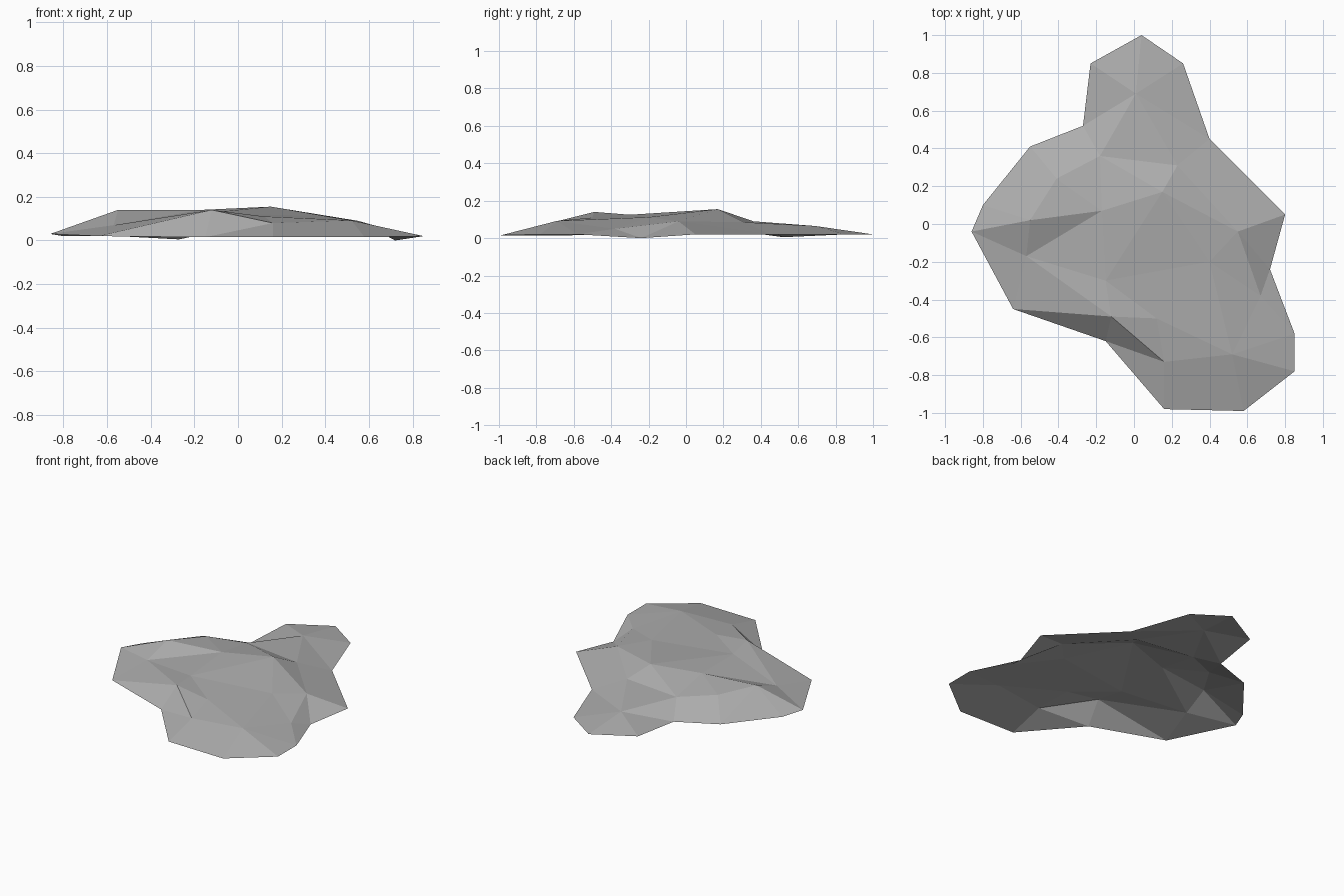
import bpy
import bmesh
from math import radians
from mathutils import Vector
from mathutils.geometry import delaunay_2d_cdt

old = bpy.data.objects.get("Cube")
if old:
    bpy.data.objects.remove(old, do_unlink=True)

# Ground outline of the slab, counter-clockwise from the back tip
rim = [
    (.04, 1, .02), (-.23, .85, .02), (-.27, .52, .005), (-.55, .41, .02),
    (-.8, .1, .02), (-.86, -.04, .03), (-.64, -.45, .02), (-.15, -.62, .015),
    (.16, -.98, .015), (.58, -.99, .015), (.85, -.78, .02), (.85, -.58, .02),
    (.72, -.24, 0), (.8, .05, .02), (.4, .45, .02), (.26, .85, .02),
]

# Named high points of the worn upper surface
crown = {
    "back_spur": (.01, .69, .065),
    "back_saddle": (.23, .31, .085),
    "summit": (.15, .17, .155),
    "notch": (-.18, .36, .09),
    "back_shoulder": (-.41, .24, .12),
    "centre": (-.17, .07, .14),
    "right_peak": (-.55, .02, .14),
    "right_ledge": (-.57, -.17, .07),
    "dip": (-.15, -.3, .125),
    "lip": (-.12, -.49, .14),
    "step": (.12, -.5, .11),
    "front_edge": (.16, -.73, .08),
    "front_corner": (.52, -.69, .092),
    "left_plateau": (.4, -.2, .112),
    "left_shoulder": (.55, -.04, .09),
    "left_foot": (.67, -.38, .05),
}

# Creases that the facets must follow
creases = [
    "back_spur back_saddle summit centre back_shoulder right_peak right_ledge lip front_edge",
    "front_edge front_corner left_plateau left_shoulder left_foot front_corner",
    "back_saddle left_shoulder",
    "summit left_plateau step dip centre right_peak",
    "lip dip",
    "lip step front_edge",
    "notch centre",
    "notch back_shoulder",
    "notch summit",
]


def crease_edges(first):
    """Turn the named creases into index pairs."""
    index = {name: first + i for i, name in enumerate(crown)}
    for line in creases:
        names = line.split()
        for a, b in zip(names, names[1:]):
            yield index[a], index[b]


def stone_material():
    mat = bpy.data.materials.new("stone_grey")
    mat.use_nodes = True
    colour = (.42, .42, .42, 1)
    mat.diffuse_color = colour
    shader = next(n for n in mat.node_tree.nodes if n.type == "BSDF_PRINCIPLED")
    shader.inputs["Base Color"].default_value = colour
    return mat


# Triangulate the outline and creases in plan, then lift to height
points = rim + list(crown.values())
flat = [Vector(p[:2]) for p in points]
plan = delaunay_2d_cdt(flat, list(crease_edges(len(rim))), [list(range(len(rim)))], 1, 1e-5)
plan_verts, plan_faces, origins = plan[0], plan[2], plan[3]

bm = bmesh.new()
verts = []
for co, source in zip(plan_verts, origins):
    height = points[source[0]][2] if source else .1
    verts.append(bm.verts.new((co.x, co.y, height)))
for face in plan_faces:
    bm.faces.new([verts[i] for i in face])

# Merge nearly level triangles into broad facets, facing up
bmesh.ops.join_triangles(bm, faces=bm.faces[:], angle_face_threshold=radians(8),
                         angle_shape_threshold=radians(60))
for face in bm.faces:
    face.normal_update()
    if face.normal.z < 0:
        face.normal_flip()

# Open shell resting on the ground
mesh = bpy.data.meshes.new("flat_rock")
bm.to_mesh(mesh)
bm.free()
mesh.materials.append(stone_material())
rock = bpy.data.objects.new("flat_rock", mesh)
bpy.context.collection.objects.link(rock)
